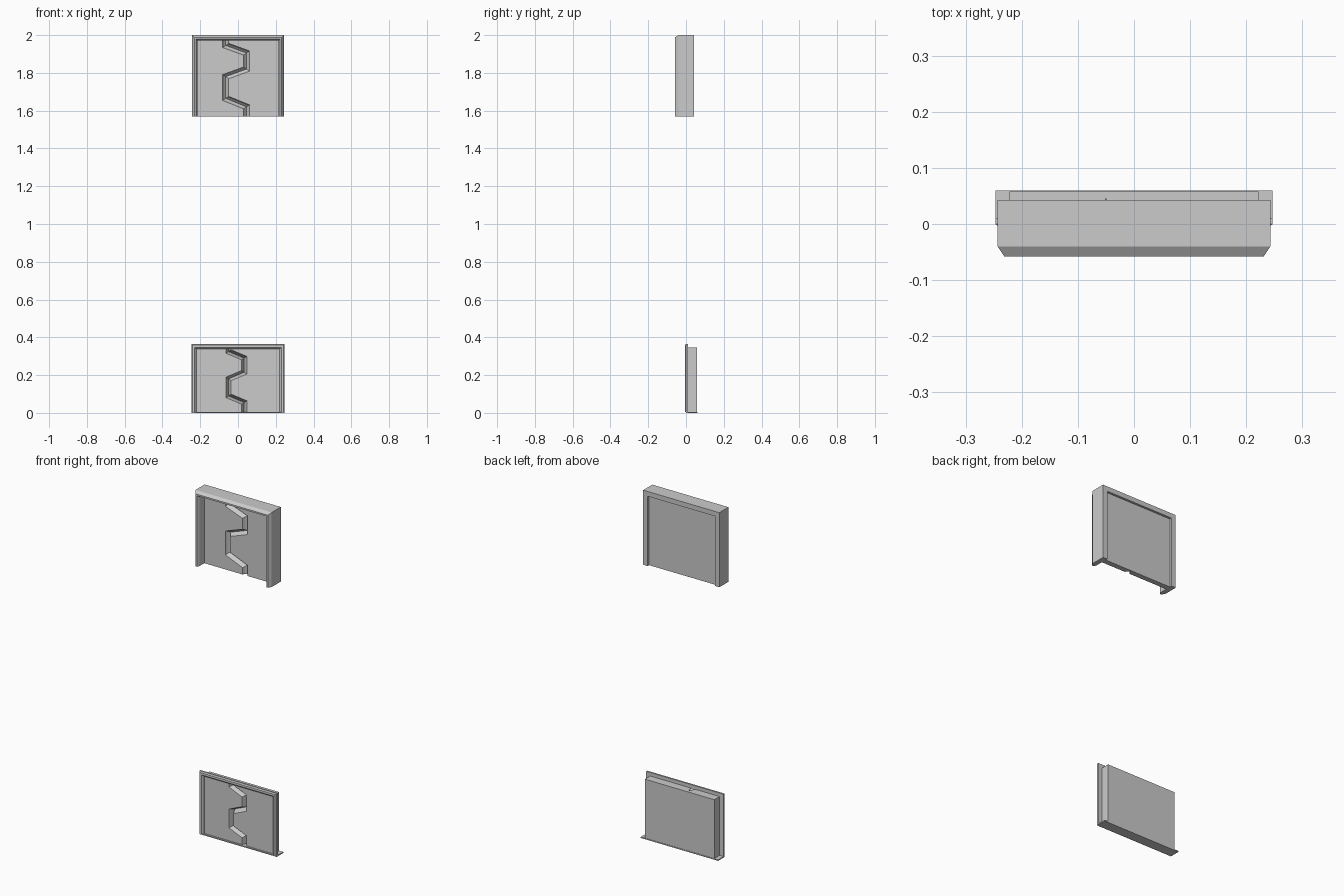
import bpy, bmesh
from mathutils import Vector

if "Cube" in bpy.data.objects:
    bpy.data.objects.remove(bpy.data.objects["Cube"])


def loft(name, rings, closed=True):
    """Join equal point rings with quads and cap both ends."""
    bm = bmesh.new()
    rows = [[bm.verts.new(p) for p in ring] for ring in rings]
    n = len(rows[0])
    for a, b in zip(rows, rows[1:]):
        for i in range(n):
            j = (i + 1) % n
            bm.faces.new((a[i], a[j], b[j], b[i]))
    bm.faces.new(rows[0])
    bm.faces.new(rows[-1][::-1])
    bmesh.ops.recalc_face_normals(bm, faces=bm.faces)
    me = bpy.data.meshes.new(name)
    bm.to_mesh(me)
    bm.free()
    ob = bpy.data.objects.new(name, me)
    bpy.context.collection.objects.link(ob)
    return ob


def surround(name, half, bottom, top, profile):
    """Sweep a (inset, y) profile up one side, across the top and down the other."""
    def ring(side, corner):
        return [(side * (half - d), y, top - d if corner else bottom) for d, y in profile]
    return loft(name, [ring(-1, False), ring(-1, True), ring(1, True), ring(1, False)])


def offset(path, dist):
    """Shift an open (x, z) path sideways with mitred corners."""
    pts = [Vector(p) for p in path]
    normals = []
    for a, b in zip(pts, pts[1:]):
        d = (b - a).normalized()
        normals.append(Vector((-d.y, d.x)))
    out = []
    for i, p in enumerate(pts):
        n0 = normals[max(i - 1, 0)]
        n1 = normals[min(i, len(normals) - 1)]
        m = (n0 + n1).normalized()
        out.append(p + m * dist / m.dot(n0))
    return out


def door_pair(name, half, xs, zs, front, back, groove):
    """Two interlocking leaves whose front edges are bevelled along a zigzag seam."""
    a, b = xs
    seam = list(zip((a, a, b, b, a, a, b, b), zs))
    seat = front + (back - front) * 0.75
    for label, s in (("left", -1), ("right", 1)):
        rings = []
        for y, shift in ((back, 0), (seat, 0), (front + 0.012, groove * 0.6), (front, groove)):
            edge = offset(seam, s * shift)
            outline = [(s * half, zs[0])] + [tuple(p) for p in edge] + [(s * half, zs[-1])]
            rings.append([(x, y, z) for x, z in outline])
        loft(f"{name}_{label}_leaf", rings)


# Upper deep surround with chamfered front edge
surround("upper_surround", 0.243, 1.57, 2.0,
         [(0.0, 0.043), (0.0, -0.04), (0.012, -0.058), (0.021, -0.058),
          (0.028, -0.045), (0.028, 0.043)])

# Upper door leaves
door_pair("upper_door", 0.216, (-0.065, 0.045),
          (1.973, 1.945, 1.905, 1.82, 1.78, 1.665, 1.62, 1.57),
          0.0, 0.03, 0.016)

# Lower thin flange surround
surround("lower_flange", 0.247, 0.005, 0.365,
         [(0.0, 0.01), (0.0, 0.0), (0.006, -0.005), (0.018, -0.005),
          (0.026, 0.004), (0.026, 0.01)])

# Lower door leaves
door_pair("lower_door", 0.222, (-0.05, 0.033),
          (0.345, 0.325, 0.29, 0.215, 0.18, 0.09, 0.055, 0.005),
          0.01, 0.058, 0.014)

# Thin sill under the lower doors
loft("lower_sill", [[(x, y, z) for x, y in ((-0.247, 0.0), (0.247, 0.0), (0.247, 0.06), (-0.247, 0.06))]
                    for z in (0.0, 0.006)])
